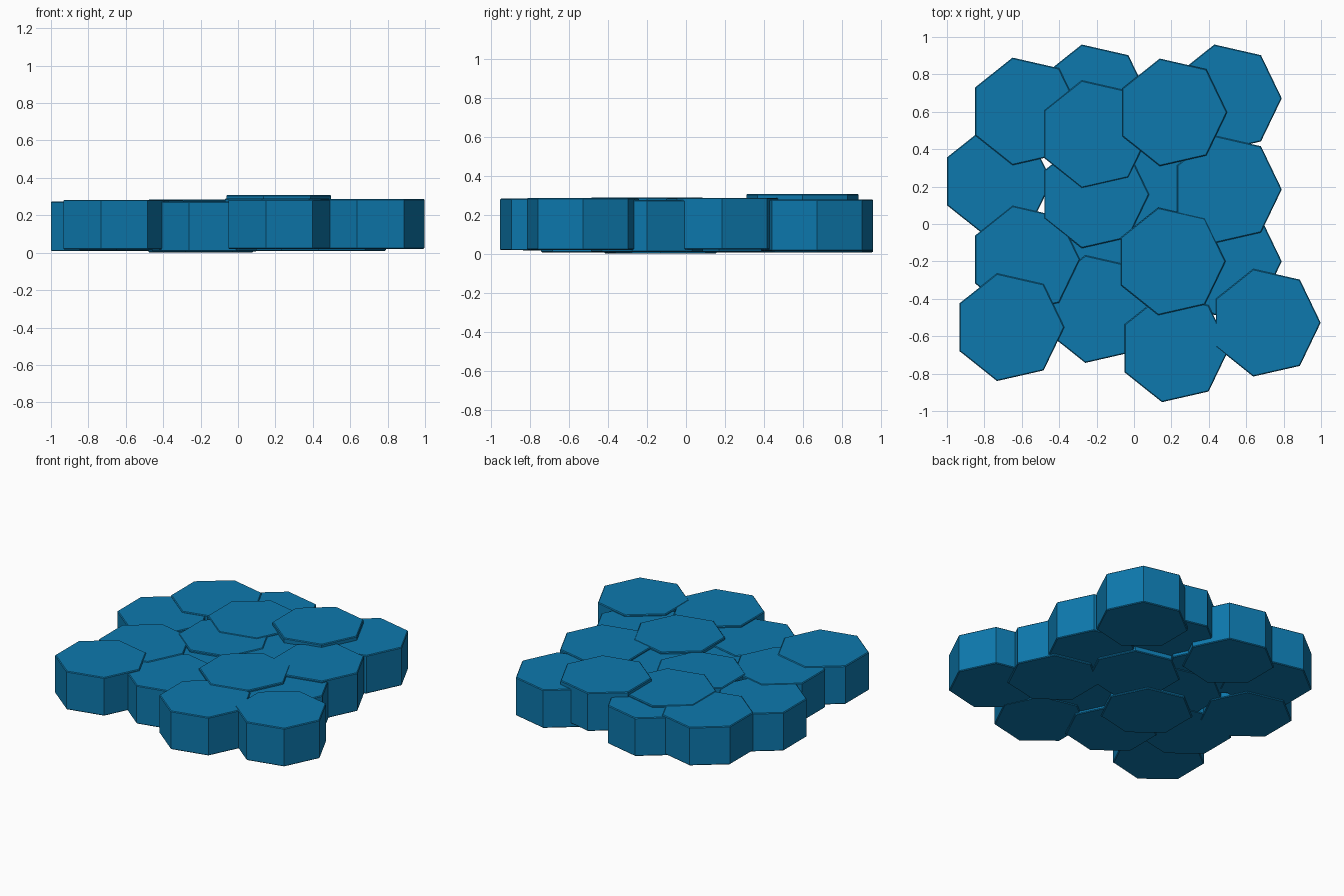
import bpy, bmesh, math

if "Cube" in bpy.data.objects:
    bpy.data.objects.remove(bpy.data.objects["Cube"])

# One flat blue for every tile
blue = bpy.data.materials.new("blue")
blue.diffuse_color = (0.004, 0.19, 0.42, 1)
blue.use_nodes = True
blue.node_tree.nodes["Principled BSDF"].inputs["Base Color"].default_value = blue.diffuse_color

RADIUS, HEIGHT, BEVEL = 0.295, 0.266, 0.005

# Tile centres and top heights: (x, y, top z)
TILES = [
    # back row
    (-0.584, 0.602, 0.281), (-0.214, 0.672, 0.274),
    (0.203, 0.597, 0.308), (0.495, 0.672, 0.280),
    # upper middle row
    (-0.734, 0.228, 0.274), (-0.214, 0.480, 0.285),
    (-0.214, 0.158, 0.281), (0.140, 0.170, 0.276), (0.495, 0.185, 0.288),
    # lower middle row
    (-0.584, -0.190, 0.278), (-0.214, -0.130, 0.267),
    (0.195, -0.200, 0.290), (0.495, -0.200, 0.276),
    # front row
    (-0.667, -0.552, 0.283), (-0.195, -0.455, 0.273),
    (0.215, -0.665, 0.285), (0.703, -0.528, 0.287),
]


def heptagon_tile(name, x, y, top):
    """Seven-sided slab with a point towards +x and slightly eased rims."""
    bm = bmesh.new()
    ring = [bm.verts.new((RADIUS * math.cos(a), RADIUS * math.sin(a), 0))
            for a in (math.tau * i / 7 for i in range(7))]
    base = bm.faces.new(ring)
    grown = bmesh.ops.extrude_face_region(bm, geom=[base])["geom"]
    for v in grown:
        if isinstance(v, bmesh.types.BMVert):
            v.co.z = HEIGHT
    bmesh.ops.recalc_face_normals(bm, faces=bm.faces)
    rims = [e for e in bm.edges if abs(e.verts[0].co.z - e.verts[1].co.z) < 1e-4]
    bmesh.ops.bevel(bm, geom=rims, offset=BEVEL, segments=1, affect='EDGES')
    mesh = bpy.data.meshes.new(name)
    bm.to_mesh(mesh)
    bm.free()
    mesh.materials.append(blue)
    obj = bpy.data.objects.new(name, mesh)
    obj.location = (x, y, top - HEIGHT)
    bpy.context.collection.objects.link(obj)


# Overlapping heptagon paving
for i, (x, y, top) in enumerate(TILES, 1):
    heptagon_tile(f"paving_tile_{i:02d}", x, y, top)
